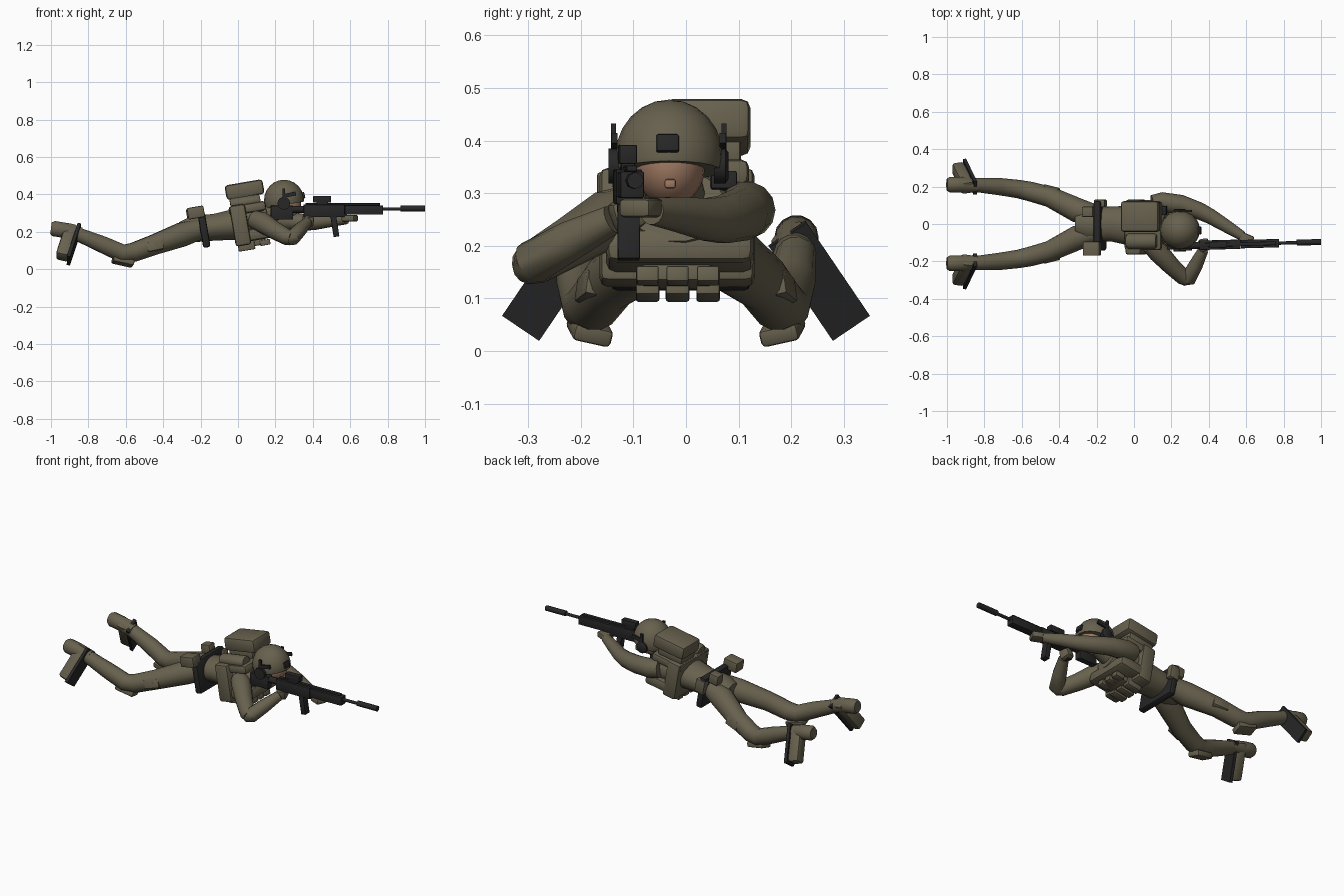
import bpy, bmesh, math
from mathutils import Vector, Matrix, Euler

if "Cube" in bpy.data.objects:
    bpy.data.objects.remove(bpy.data.objects["Cube"])


def material(name, color):
    m = bpy.data.materials.new(name)
    m.use_nodes = True
    m.diffuse_color = (*color, 1)
    node = next(n for n in m.node_tree.nodes if n.type == 'BSDF_PRINCIPLED')
    node.inputs["Base Color"].default_value = (*color, 1)
    node.inputs["Roughness"].default_value = 0.8
    return m


OLIVE = material("olive cloth", (0.135, 0.118, 0.075))
BLACK = material("black metal", (0.02, 0.02, 0.021))
SKIN = material("skin", (0.34, 0.19, 0.12))


def finish(name, bm, mat, smooth=40):
    bmesh.ops.recalc_face_normals(bm, faces=bm.faces)
    me = bpy.data.meshes.new(name)
    bm.to_mesh(me)
    bm.free()
    me.materials.append(mat)
    ob = bpy.data.objects.new(name, me)
    bpy.context.collection.objects.link(ob)
    bpy.ops.object.select_all(action='DESELECT')
    ob.select_set(True)
    bpy.context.view_layer.objects.active = ob
    bpy.ops.object.shade_smooth_by_angle(angle=math.radians(smooth))
    return ob


def box(name, center, size, mat=OLIVE, rot=(0, 0, 0), bevel=0.0, frame=None):
    """Box with optional rounded edges, turned by Euler angles or a frame."""
    bm = bmesh.new()
    bmesh.ops.create_cube(bm, size=1)
    bmesh.ops.scale(bm, vec=size, verts=bm.verts)
    if bevel:
        bmesh.ops.bevel(bm, geom=bm.edges[:], offset=bevel, segments=2,
                        affect='EDGES', profile=0.5)
    turn = frame or Euler(rot).to_matrix()
    bm.transform(Matrix.Translation(center) @ turn.to_4x4())
    return finish(name, bm, mat)


def tube(name, stations, mat=OLIVE, sides=14, flat=1.0):
    """Capped tube through (x, y, z, radius) stations; flat scales its height."""
    bm = bmesh.new()
    pts = [Vector(s[:3]) for s in stations]
    rings = []
    for i, (p, s) in enumerate(zip(pts, stations)):
        t = (pts[min(i + 1, len(pts) - 1)] - pts[max(i - 1, 0)]).normalized()
        u = Vector((0, 0, 1)).cross(t).normalized()
        v = t.cross(u)
        ring = []
        for k in range(sides):
            a = math.tau * k / sides
            ring.append(bm.verts.new(p + s[3] * (u * math.cos(a) + v * math.sin(a) * flat)))
        rings.append(ring)
    for a, b in zip(rings, rings[1:]):
        for k in range(sides):
            j = (k + 1) % sides
            bm.faces.new((a[k], a[j], b[j], b[k]))
    bm.faces.new(rings[0])
    bm.faces.new(rings[-1])
    return finish(name, bm, mat, 50)


def ball(name, center, radii, mat, cut=None, normal=(0, 0, 1)):
    """Ellipsoid, optionally trimmed below a plane."""
    bm = bmesh.new()
    bmesh.ops.create_uvsphere(bm, u_segments=20, v_segments=12, radius=1)
    bmesh.ops.scale(bm, vec=radii, verts=bm.verts)
    bmesh.ops.translate(bm, vec=center, verts=bm.verts)
    if cut:
        res = bmesh.ops.bisect_plane(bm, geom=bm.verts[:] + bm.edges[:] + bm.faces[:],
                                     plane_co=cut, plane_no=normal, clear_inner=True)
        edges = [e for e in res["geom_cut"] if isinstance(e, bmesh.types.BMEdge)]
        bmesh.ops.contextual_create(bm, geom=edges)
    return finish(name, bm, mat, 50)


LEAN = (0, -0.17, 0)  # upper body rises toward the head

# Torso and pelvis
tube("torso", [(-0.31, 0, 0.205, 0.06), (-0.25, 0, 0.212, 0.09), (-0.12, 0, 0.225, 0.093),
               (0, -0.01, 0.24, 0.11), (0.12, -0.01, 0.26, 0.125), (0.17, -0.015, 0.275, 0.09)],
     sides=18, flat=0.78)
tube("neck", [(0.13, -0.02, 0.285, 0.06), (0.25, -0.03, 0.34, 0.055)])

# Legs, mirrored across the body
for s, side in ((1, "left"), (-1, "right")):
    tube(side + "_leg", [(-0.2, s * 0.045, 0.215, 0.055), (-0.3, s * 0.072, 0.185, 0.066),
                         (-0.45, s * 0.145, 0.13, 0.055), (-0.56, s * 0.175, 0.09, 0.052),
                         (-0.62, s * 0.187, 0.085, 0.049), (-0.72, s * 0.2, 0.13, 0.046),
                         (-0.86, s * 0.21, 0.188, 0.037)])
    box(side + "_knee_pad", (-0.615, s * 0.183, 0.041), (0.115, 0.075, 0.034),
        rot=(s * 0.22, 0.22, -s * 0.12), bevel=0.009)
    box(side + "_thigh_pouch", (-0.445, s * 0.185, 0.123), (0.09, 0.03, 0.05),
        rot=(s * 0.2, -0.2, -s * 0.25), bevel=0.006)
    tube(side + "_boot_cuff", [(-0.84, s * 0.205, 0.185, 0.038), (-0.93, s * 0.21, 0.208, 0.042),
                               (-0.985, s * 0.21, 0.217, 0.042), (-1.0, s * 0.21, 0.219, 0.032)])
    # Boot points down and outward with the sole turned forward
    along = Vector((-0.06, s * 0.125, -0.184)).normalized()
    across = Vector((0, s * 0.07, 0.044))
    across = (across - along * across.dot(along)).normalized()
    out = along.cross(across)
    if out.x < 0:
        out, across = -out, -across
    frame = Matrix((along, across, out)).transposed()
    mid = Vector((-0.87, s * 0.254, 0.132))
    box(side + "_sole", mid - out * 0.008, (0.222, 0.085, 0.018), BLACK, frame=frame)
    box(side + "_boot", mid - out * 0.048 - along * 0.002, (0.208, 0.074, 0.066),
        bevel=0.014, frame=frame)

# Belt and hip pouches
box("belt", (-0.182, -0.01, 0.21), (0.04, 0.265, 0.19), BLACK, LEAN, 0.012)
box("right_hip_pouch", (-0.225, -0.132, 0.303), (0.09, 0.075, 0.062), rot=LEAN, bevel=0.007)
box("back_hip_pouch", (-0.245, 0.065, 0.295), (0.06, 0.055, 0.06), rot=LEAN, bevel=0.007)
box("left_hip_pouch", (-0.18, 0.11, 0.25), (0.06, 0.04, 0.08), rot=LEAN, bevel=0.007)

# Vest with chest panel and pouches
box("vest_band", (0.012, -0.017, 0.235), (0.085, 0.294, 0.22), rot=LEAN, bevel=0.015)
box("back_panel", (0.05, -0.01, 0.325), (0.2, 0.26, 0.05), rot=LEAN, bevel=0.015)
box("chest_panel", (0.1, -0.012, 0.188), (0.18, 0.28, 0.065), rot=LEAN, bevel=0.02)
box("belly_pouch", (0.1, -0.018, 0.143), (0.1, 0.135, 0.035), rot=LEAN, bevel=0.006)
for y in (-0.073, -0.016, 0.042):
    box("magazine_pouch", (0.045, y, 0.125), (0.09, 0.045, 0.05), rot=LEAN, bevel=0.005)
    box("pouch_flap", (0.145, y, 0.143), (0.055, 0.042, 0.03), rot=LEAN, bevel=0.004)

# Backpack and side roll
box("backpack", (0.035, 0.04, 0.425), (0.205, 0.165, 0.08), rot=LEAN, bevel=0.017)
box("pack_base", (0.035, 0.04, 0.37), (0.16, 0.13, 0.05), rot=LEAN, bevel=0.01)
tube("pack_roll", [(-0.04, -0.092, 0.345, 0.034), (-0.03, -0.092, 0.347, 0.041),
                   (0.11, -0.092, 0.369, 0.041), (0.12, -0.092, 0.371, 0.034)], flat=0.8)
box("radio", (0.14, 0.072, 0.32), (0.07, 0.05, 0.035), BLACK, LEAN, 0.004)

# Head, helmet and headset
ball("head", (0.26, -0.03, 0.35), (0.078, 0.066, 0.075), SKIN)
box("nose", (0.338, -0.03, 0.318), (0.018, 0.022, 0.018), SKIN, bevel=0.005)
ball("helmet", (0.246, -0.032, 0.368), (0.107, 0.103, 0.11), OLIVE,
     (0.25, -0.03, 0.343), (-0.18, 0, 1))
box("helmet_mount", (0.346, -0.035, 0.394), (0.022, 0.043, 0.034), BLACK, (0, -0.25, 0), 0.004)
for s, side in ((1, "left"), (-1, "right")):
    y = -0.033 + s * 0.1
    tube(side + "_ear_cup", [(0.245, y - 0.014, 0.352, 0.034), (0.245, y + 0.008, 0.352, 0.034),
                             (0.245, y + 0.014, 0.352, 0.026)], BLACK)
    box(side + "_helmet_rail", (0.275, -0.033 + s * 0.103, 0.398), (0.07, 0.012, 0.02),
        BLACK, (0, -0.2, 0))
    box(side + "_rail_tab", (0.245, -0.033 + s * 0.105, 0.405), (0.015, 0.01, 0.055), BLACK)

# Arms
tube("left_arm", [(0.1, 0.105, 0.275, 0.05), (0.15, 0.115, 0.268, 0.055), (0.25, 0.105, 0.26, 0.051),
                  (0.35, 0.07, 0.25, 0.046), (0.41, 0.04, 0.25, 0.041), (0.5, -0.015, 0.26, 0.034),
                  (0.58, -0.065, 0.266, 0.026)])
box("left_hand", (0.598, -0.085, 0.272), (0.075, 0.065, 0.036), rot=(0, 0, -0.4), bevel=0.01)
tube("right_upper_arm", [(0.09, -0.11, 0.265, 0.05), (0.13, -0.15, 0.25, 0.056),
                         (0.2, -0.225, 0.205, 0.048), (0.265, -0.285, 0.17, 0.043),
                         (0.29, -0.3, 0.165, 0.036)])
tube("right_forearm", [(0.265, -0.295, 0.16, 0.035), (0.29, -0.293, 0.168, 0.042),
                       (0.33, -0.22, 0.21, 0.038), (0.37, -0.14, 0.25, 0.028)])
box("right_hand", (0.375, -0.112, 0.26), (0.055, 0.06, 0.06), rot=(0.3, 0, 0.2), bevel=0.013)

# Rifle, angled slightly inward
YAW = 0.027


def gun_y(x):
    return -0.114 + (x - 0.34) * YAW


def gun_box(name, x, z, size, pitch=0):
    box(name, (x, gun_y(x), z), size, BLACK, (0, pitch, YAW), 0.003)


def gun_tube(name, x0, x1, z, r, sides=8):
    tube(name, [(x0, gun_y(x0), z, r), (x1, gun_y(x1), z, r)], BLACK, sides)


gun_box("stock", 0.235, 0.302, (0.12, 0.036, 0.075))
gun_tube("buffer_tube", 0.28, 0.38, 0.32, 0.019)
gun_box("receiver", 0.46, 0.312, (0.22, 0.05, 0.066))
gun_box("grip", 0.372, 0.262, (0.032, 0.03, 0.07), 0.3)
gun_box("magazine", 0.518, 0.228, (0.03, 0.042, 0.11), -0.16)
gun_box("handguard", 0.673, 0.316, (0.205, 0.045, 0.05))
gun_box("top_rail", 0.56, 0.347, (0.4, 0.02, 0.012))
gun_box("sight_mount", 0.45, 0.352, (0.06, 0.026, 0.02))
gun_box("sight", 0.45, 0.374, (0.095, 0.034, 0.036))
gun_tube("barrel", 0.77, 0.89, 0.322, 0.009)
gun_tube("muzzle", 0.87, 1.0, 0.324, 0.016)
